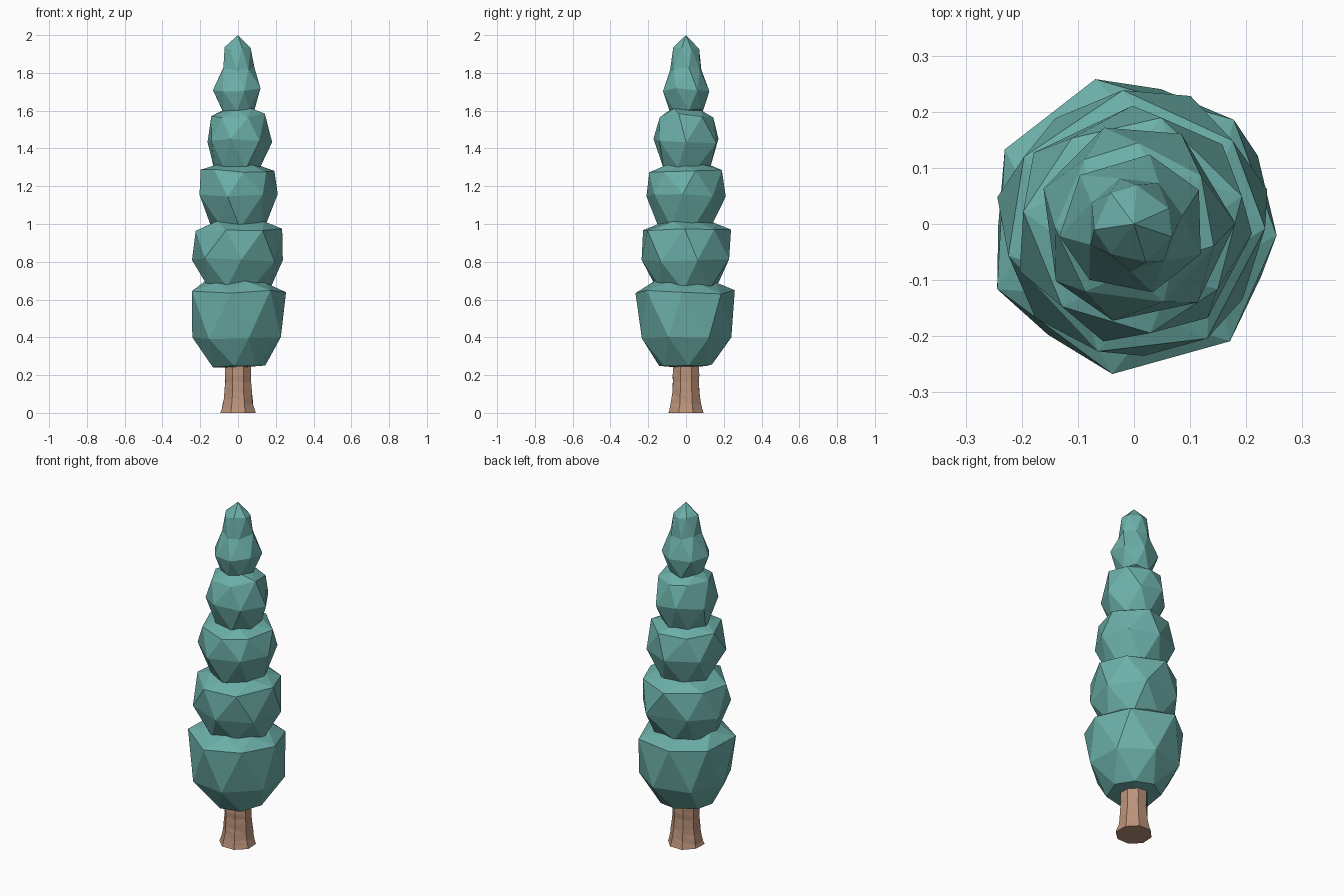
import bpy, bmesh, math, random

if "Cube" in bpy.data.objects:
    bpy.data.objects.remove(bpy.data.objects["Cube"])

random.seed(7)


def material(name, rgb):
    m = bpy.data.materials.new(name)
    m.diffuse_color = (*rgb, 1)
    m.use_nodes = True
    m.node_tree.nodes["Principled BSDF"].inputs["Base Color"].default_value = m.diffuse_color
    return m


LEAF = material("teal foliage", (0.150, 0.430, 0.395))
BARK = material("brown bark", (0.500, 0.290, 0.195))


def lathe(name, profile, sides, mat, phase=0.0, twist=0.5, jr=0.0, jz=0.0, ja=0.0):
    """Faceted solid from (z, radius) rings; each ring turns by `twist` of a step."""
    bm = bmesh.new()
    rings = []
    for k, (z, r) in enumerate(profile):
        if r == 0:
            rings.append([bm.verts.new((0, 0, z))])
            continue
        # the trunk base stays flat on the ground
        wobble = 0 if z == 0 else jz
        ring = []
        for i in range(sides):
            a = phase + 2 * math.pi * (i + (k * twist) % 1 + random.uniform(-ja, ja)) / sides
            rr = r * (1 + random.uniform(-jr, jr))
            ring.append(bm.verts.new((rr * math.cos(a), rr * math.sin(a),
                                      z + random.uniform(-wobble, wobble))))
        rings.append(ring)
    for k in range(len(rings) - 1):
        lo, hi = rings[k], rings[k + 1]
        odd = twist and k % 2
        for i in range(sides):
            j = (i + 1) % sides
            if len(hi) == 1:
                bm.faces.new((lo[i], lo[j], hi[0]))
            elif len(lo) == 1:
                bm.faces.new((lo[0], hi[j], hi[i]))
            elif odd:  # upper ring sits half a step behind
                bm.faces.new((lo[i], hi[j], hi[i]))
                bm.faces.new((lo[i], lo[j], hi[j]))
            else:
                bm.faces.new((lo[i], lo[j], hi[i]))
                bm.faces.new((lo[j], hi[j], hi[i]))
    for ring in (rings[0], rings[-1]):
        if len(ring) > 1:
            bm.faces.new(ring)
    bmesh.ops.recalc_face_normals(bm, faces=bm.faces)
    me = bpy.data.meshes.new(name)
    bm.to_mesh(me)
    bm.free()
    me.materials.append(mat)
    ob = bpy.data.objects.new(name, me)
    bpy.context.collection.objects.link(ob)
    return ob


# Trunk: flared foot and slightly uneven bark bands
trunk = [(0, 0.1), (0.02, 0.094), (0.045, 0.087), (0.075, 0.082), (0.105, 0.078),
         (0.135, 0.077), (0.165, 0.074), (0.195, 0.075), (0.225, 0.074), (0.30, 0.074)]
lathe("trunk", trunk, 8, BARK, phase=math.pi / 8, twist=0, jr=0.025, jz=0.004)

# Foliage: five stacked faceted clumps, bottom to top
tiers = [
    ("foliage_bottom", [(0.24, 0), (0.25, 0.145), (0.40, 0.245), (0.64, 0.262), (0.69, 0.165), (0.69, 0)], 180),
    ("foliage_lower", [(0.63, 0), (0.66, 0.165), (0.81, 0.242), (0.975, 0.235), (1.01, 0.15), (1.01, 0)], 20),
    ("foliage_middle", [(0.95, 0), (0.99, 0.145), (1.15, 0.218), (1.28, 0.194), (1.31, 0.12), (1.31, 0)], 45),
    ("foliage_upper", [(1.26, 0), (1.30, 0.125), (1.44, 0.176), (1.575, 0.145), (1.605, 0.09), (1.605, 0)], 5),
    ("foliage_top", [(1.56, 0), (1.60, 0.09), (1.71, 0.130), (1.82, 0.086), (1.925, 0.070), (2.0, 0)], 30),
]
for name, profile, turn in tiers:
    lathe(name, profile, 7, LEAF, phase=math.radians(turn), jr=0.035, jz=0.012, ja=0.12)
